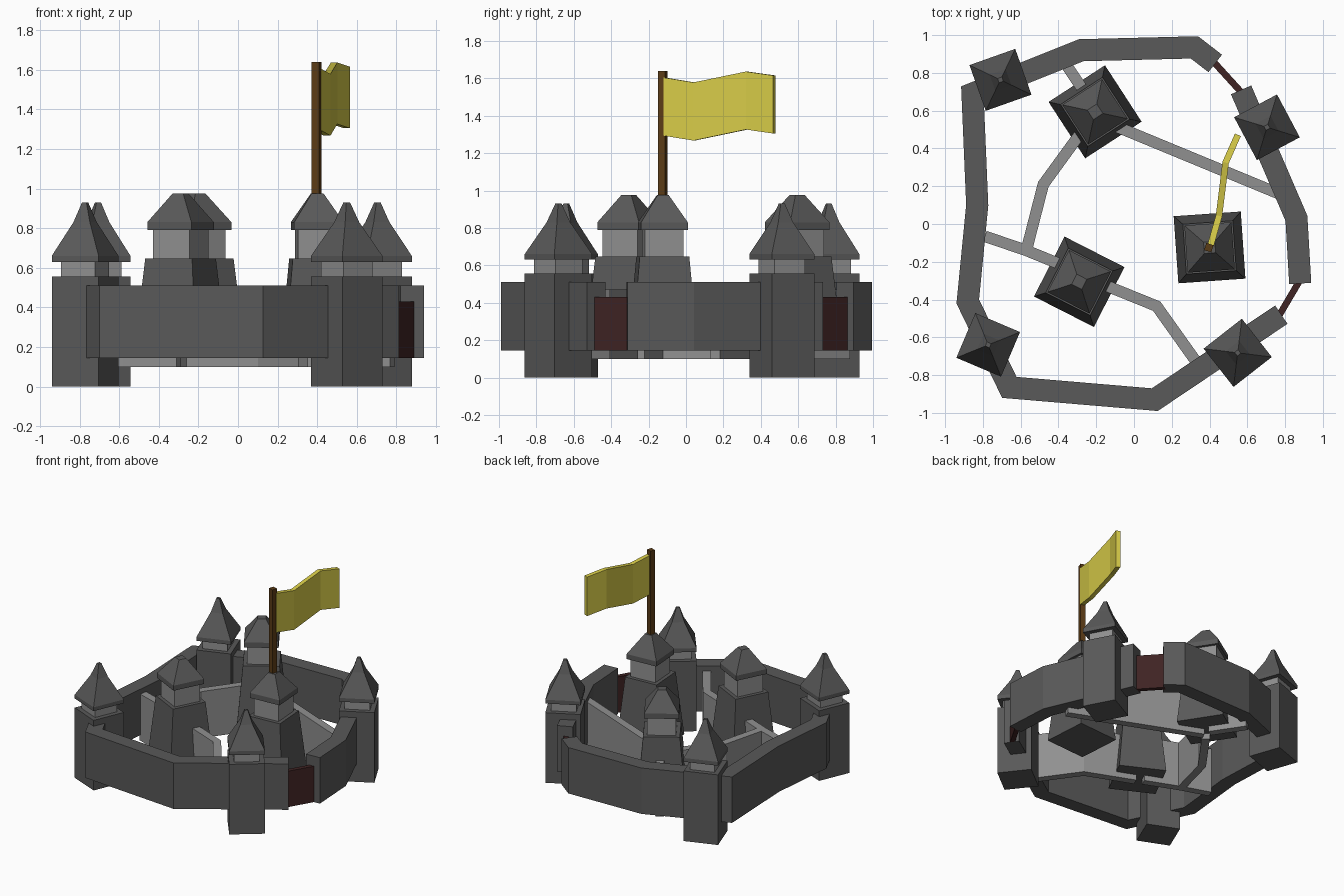
import bpy, bmesh, math
from mathutils import Vector, Matrix

cube = bpy.data.objects.get("Cube")
if cube:
    bpy.data.objects.remove(cube)


def material(name, rgb):
    m = bpy.data.materials.new(name)
    m.use_nodes = True
    m.diffuse_color = (*rgb, 1)
    m.node_tree.nodes["Principled BSDF"].inputs["Base Color"].default_value = (*rgb, 1)
    return m


DARK = material("dark_stone", (0.1, 0.1, 0.1))
LIGHT = material("light_stone", (0.28, 0.28, 0.28))
GATE = material("dark_red_wood", (0.05, 0.017, 0.017))
POLE = material("brown_wood", (0.105, 0.045, 0.008))
CLOTH = material("yellow_cloth", (0.68, 0.6, 0.065))


def loft(name, rings, mat):
    """Skin a list of four-cornered rings and cap both ends."""
    bm = bmesh.new()
    loops = [[bm.verts.new(p) for p in ring] for ring in rings]
    for a, b in zip(loops, loops[1:]):
        for i in range(4):
            j = (i + 1) % 4
            bm.faces.new((a[i], a[j], b[j], b[i]))
    bm.faces.new(loops[0])
    bm.faces.new(loops[-1])
    bmesh.ops.recalc_face_normals(bm, faces=bm.faces)
    mesh = bpy.data.meshes.new(name)
    bm.to_mesh(mesh)
    bm.free()
    mesh.materials.append(mat)
    obj = bpy.data.objects.new(name, mesh)
    bpy.context.collection.objects.link(obj)
    return obj


def square_stack(name, centre, angle, levels, mat):
    """Square column through (height, width) levels, turned about z."""
    turn = Matrix.Rotation(math.radians(angle), 3, "Z")
    base = Vector((*centre, 0))
    corners = [(-1, -1), (1, -1), (1, 1), (-1, 1)]
    loft(name, [[base + turn @ Vector((x * w / 2, y * w / 2, z)) for x, y in corners]
                for z, w in levels], mat)


def ribbon(name, path, width, spans, mat):
    """Upright strip with mitred corners; spans gives (bottom, top) per point."""
    pts = [Vector(p) for p in path]
    if isinstance(spans, tuple):
        spans = [spans] * len(pts)
    rings = []
    for i, p in enumerate(pts):
        before = (p - pts[i - 1]).normalized() if i else None
        after = (pts[i + 1] - p).normalized() if i < len(pts) - 1 else None
        before, after = before or after, after or before
        n1 = Vector((-before.y, before.x))
        n2 = Vector((-after.y, after.x))
        side = (n1 + n2).normalized()
        side *= width / 2 / side.dot(n1)
        a, b = p + side, p - side
        lo, hi = spans[i]
        rings.append([(a.x, a.y, lo), (b.x, b.y, lo), (b.x, b.y, hi), (a.x, a.y, hi)])
    loft(name, rings, mat)


# Outer wall in two runs, with a gate in each gap
OUTER = (0.145, 0.51)
ribbon("outer_wall_long", [(0.43, 0.85), (0.32, 0.935), (-0.28, 0.92), (-0.855, 0.69),
                           (-0.83, 0.10), (-0.88, -0.41), (-0.66, -0.865),
                           (0.11, -0.93), (0.78, -0.48)], 0.117, OUTER, DARK)
ribbon("outer_wall_short", [(0.567, 0.71), (0.86, 0.03), (0.88, -0.315)], 0.117, OUTER, DARK)
ribbon("back_gate", [(0.42, 0.86), (0.575, 0.69)], 0.035, (0.145, 0.43), GATE)
ribbon("front_gate", [(0.88, -0.295), (0.765, -0.49)], 0.035, (0.145, 0.43), GATE)

# Inner walls
inner_paths = {
    "back": [(-0.37, 0.86), (-0.21, 0.62)],
    "left": [(-0.2, 0.56), (0.78, 0.155)],
    "middle": [(-0.24, 0.54), (-0.48, 0.21), (-0.57, -0.14)],
    "right": [(-0.79, -0.065), (-0.57, -0.14), (-0.3, -0.25)],
    "front": [(-0.25, -0.285), (0.12, -0.435), (0.33, -0.73)],
}
for label, path in inner_paths.items():
    ribbon("inner_wall_" + label, path, 0.06, (0.1, 0.47), LIGHT)

# Wall towers with spiked roofs
wall_towers = {
    "back_right": ((-0.707, 0.763), 19.5),
    "front_right": ((-0.772, -0.64), -23),
    "back_left": ((0.704, 0.512), 28),
    "front_left": ((0.549, -0.682), 38),
}
wall_towers["back_right"] = ((-0.707, 0.763), 19.5)
for label, (centre, angle) in wall_towers.items():
    square_stack("tower_body_" + label, centre, angle, [(0, 0.257), (0.557, 0.257)], DARK)
    square_stack("tower_neck_" + label, centre, angle, [(0.55, 0.185), (0.64, 0.185)], LIGHT)
    square_stack("tower_roof_" + label, centre, angle,
                 [(0.63, 0.257), (0.66, 0.257), (0.83, 0.09), (0.93, 0.024)], DARK)

# Tapered inner keeps
keeps = {
    "back": ((-0.206, 0.594), 33),
    "right": ((-0.29, -0.306), -27),
    "left": ((0.4, -0.124), 4),
}
for label, (centre, angle) in keeps.items():
    square_stack("keep_body_" + label, centre, angle, [(0.145, 0.356), (0.648, 0.265)], DARK)
    square_stack("keep_neck_" + label, centre, angle, [(0.64, 0.208), (0.8, 0.208)], LIGHT)
    square_stack("keep_roof_" + label, centre, angle,
                 [(0.79, 0.25), (0.83, 0.25), (0.975, 0.06)], DARK)

# Flag on the left keep
square_stack("flag_pole", (0.396, -0.125), -18, [(0.95, 0.04), (1.64, 0.04)], POLE)
ribbon("flag", [(0.405, -0.115), (0.45, 0.043), (0.485, 0.325), (0.55, 0.472)], 0.034,
       [(1.293, 1.604), (1.267, 1.578), (1.326, 1.636), (1.305, 1.615)], CLOTH)
